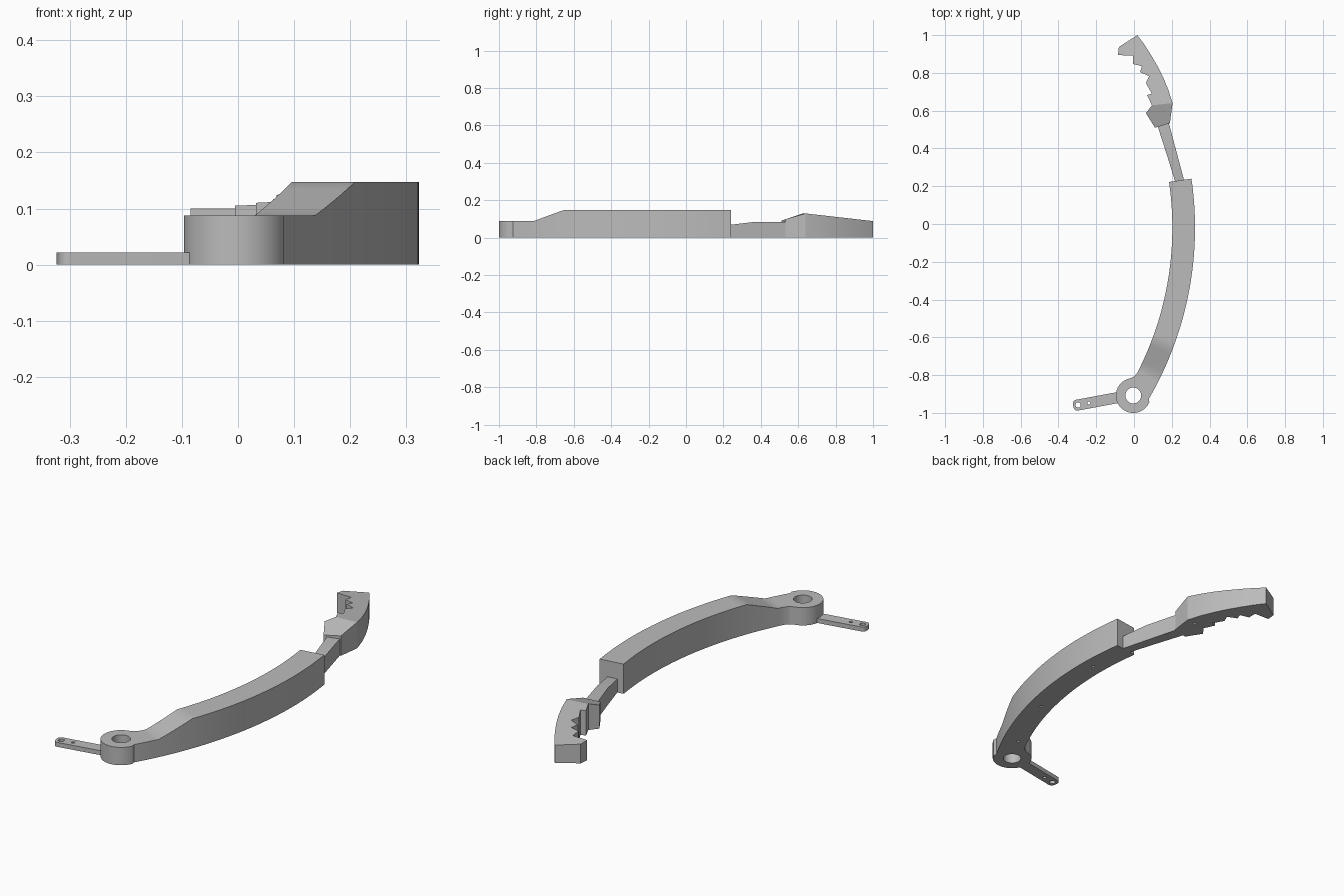
import bpy, bmesh, math

if "Cube" in bpy.data.objects:
    bpy.data.objects.remove(bpy.data.objects["Cube"])

grey = bpy.data.materials.new("plain grey")
grey.diffuse_color = (0.5, 0.5, 0.5, 1)
grey.use_nodes = True
grey.node_tree.nodes["Principled BSDF"].inputs["Base Color"].default_value = grey.diffuse_color

CX, CY, R_OUT, R_IN = -1.477, -0.02, 1.80, 1.68   # arc the arm follows
HUB = (-0.004, -0.908)


def arc(c, r, a0, a1, n):
    """Points on a circle from angle a0 to a1 in degrees."""
    return [(c[0] + r * math.cos(math.radians(a0 + (a1 - a0) * i / n)),
             c[1] + r * math.sin(math.radians(a0 + (a1 - a0) * i / n))) for i in range(n + 1)]


def circle(c, r, n=32):
    return arc(c, r, 0, 360, n)[:-1]


def band(a0, a1, n):
    """Stretch of the arm between two angles."""
    return arc((CX, CY), R_OUT, a0, a1, n) + arc((CX, CY), R_IN, a1, a0, n)


def solid(name, regions, top):
    """Fill adjoining regions (outline plus holes) and raise them to top(x, y)."""
    bm = bmesh.new()
    for loops in regions:
        edges = []
        for loop in loops:
            vs = [bm.verts.new((x, y, 0)) for x, y in loop]
            edges += [bm.edges.new((vs[i - 1], vs[i])) for i in range(len(vs))]
        bmesh.ops.triangle_fill(bm, edges=edges, use_beauty=True, use_dissolve=False)
    bmesh.ops.remove_doubles(bm, verts=bm.verts[:], dist=1e-5)
    raised = bmesh.ops.extrude_face_region(bm, geom=bm.faces[:], use_keep_orig=True)
    for v in raised["geom"]:
        if isinstance(v, bmesh.types.BMVert):
            v.co.z = top(v.co.x, v.co.y)
    bmesh.ops.recalc_face_normals(bm, faces=bm.faces[:])
    me = bpy.data.meshes.new(name)
    bm.to_mesh(me)
    bm.free()
    me.materials.append(grey)
    ob = bpy.data.objects.new(name, me)
    bpy.context.collection.objects.link(ob)
    bpy.ops.object.select_all(action='DESELECT')
    ob.select_set(True)
    bpy.context.view_layer.objects.active = ob
    bpy.ops.object.shade_smooth_by_angle(angle=math.radians(20))
    return ob


def pin_holes(ob, spots):
    """Small blind holes in the underside."""
    for i, (x, y) in enumerate(spots):
        bpy.ops.mesh.primitive_cylinder_add(vertices=16, radius=0.007, depth=0.06, location=(x, y, 0))
        cut = bpy.context.object
        cut.name = f"{ob.name}_hole_cutter_{i + 1}"
        cut.hide_render = True
        cut.hide_set(True)
        mod = ob.modifiers.new("pin hole", 'BOOLEAN')
        mod.operation, mod.object, mod.solver = 'DIFFERENCE', cut, 'EXACT'


# Curved arm: tall body, ramp, and low pivot end with a round hole
END, FOLD_HI, FOLD_LO = 8.3, -20.6, -26.2
hub_outline = (arc((CX, CY), R_OUT, FOLD_LO, -30.2, 4)
               + arc(HUB, 0.092, -22, -260, 40)
               + [(0.0, -0.808), (0.014, -0.793), (0.023, -0.778)]
               + [arc((CX, CY), R_IN, FOLD_LO, 0, 1)[0]])


def arm_top(x, y):
    a = math.degrees(math.atan2(y - CY, x - CX))
    t = (a - FOLD_LO) / (FOLD_HI - FOLD_LO)
    return 0.088 + 0.059 * min(max(t, 0), 1)


arm = solid("curved_arm", [[band(FOLD_HI, END, 28)], [band(FOLD_LO, FOLD_HI, 5)],
                           [hub_outline, circle(HUB, 0.042)]], arm_top)
pin_holes(arm, [(0.08, -0.763), (0.208, -0.44), (0.262, 0.01)])

# Slim connecting bar, rising then level
solid("connecting_bar",
      [[[(0.222, 0.21), (0.271, 0.21), (0.231, 0.36), (0.176, 0.36)]],
       [[(0.176, 0.36), (0.231, 0.36), (0.18, 0.55), (0.118, 0.54)]]],
      lambda x, y: 0.065 + 0.018 * min(max((y - 0.23) / 0.13, 0), 1))

# Toothed head: jaw with hooked tip, plus sloping collar
fold = [(0.095, 0.628), (0.204, 0.64)]
jaw = fold + [(0.182, 0.71), (0.155, 0.775), (0.125, 0.835), (0.09, 0.895), (0.055, 0.95),
              (0.018, 1.0), (-0.08, 0.937), (-0.085, 0.894), (-0.005, 0.892), (-0.005, 0.847),
              (0.042, 0.836), (0.032, 0.804), (0.08, 0.783), (0.063, 0.746),
              (0.095, 0.69), (0.069, 0.683)]
collar = [fold[1], fold[0], (0.063, 0.587), (0.111, 0.51), (0.19, 0.533)]


def head_top(x, y):
    if y > 0.62:
        return 0.13 - 0.042 * (y - 0.63) / 0.37
    return 0.13 - 0.036 * (0.63 - y) / 0.11


head = solid("toothed_head", [[jaw], [collar]], head_top)
pin_holes(head, [(0.155, 0.633)])

# Thin lever with rounded corners and two holes
ux, uy = -0.983, -0.183


def lever(s, t):
    """Point s along the lever and t across it."""
    return (-0.07 + ux * s - uy * t, -0.916 + uy * s + ux * t)


R, L, W = 0.02, 0.256, 0.029
outline = [lever(0, -W)] + [lever(*p) for p in arc((L - R, -W + R), R, -90, 0, 8)] \
    + [lever(*p) for p in arc((L - R, W - R), R, 0, 90, 8)] + [lever(0, W)]
solid("lever", [[outline, circle(lever(0.23, 0), 0.014, 20), circle(lever(0.172, 0), 0.008, 16)]],
      lambda x, y: 0.022)
